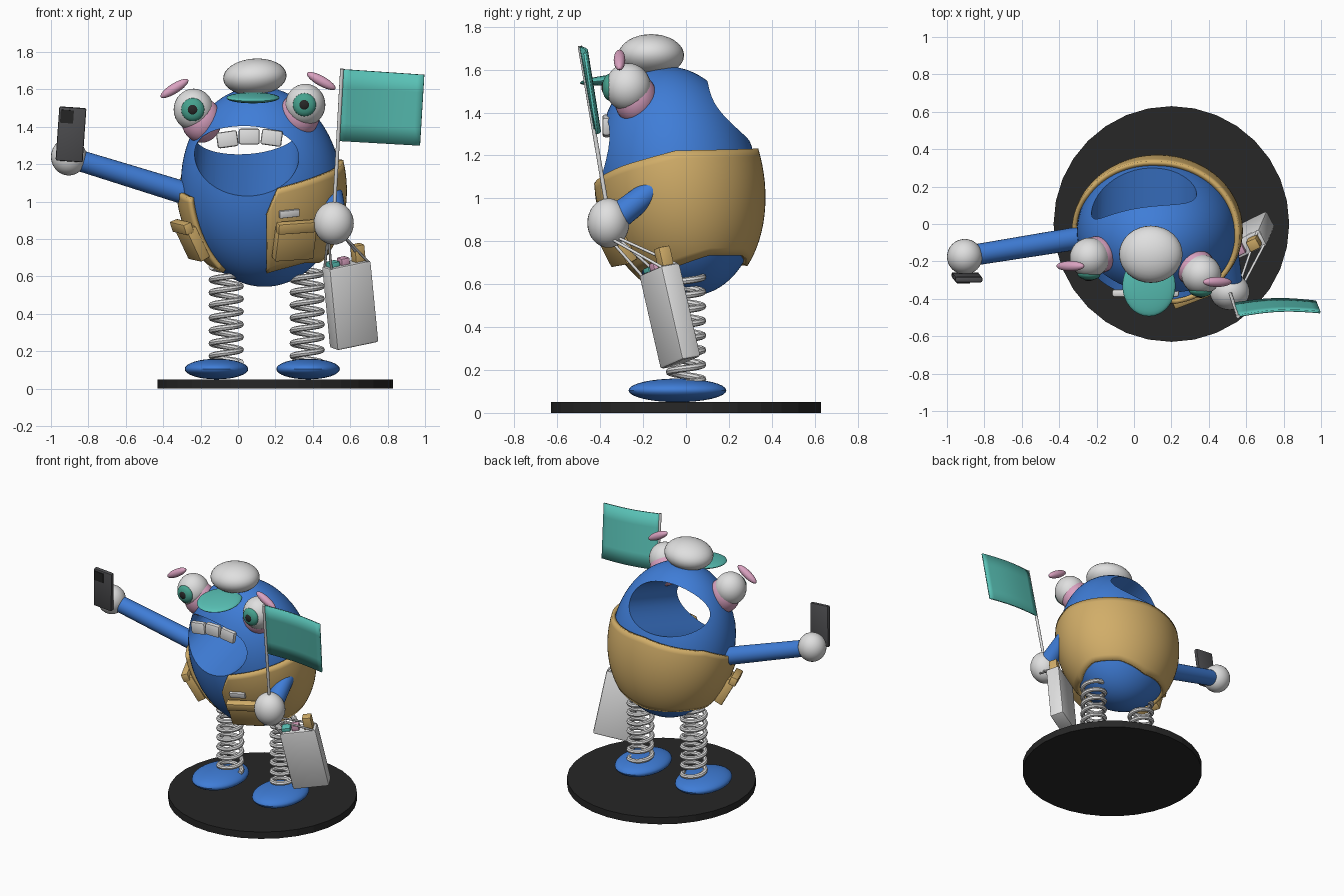
import bpy, bmesh, math
from math import sin, cos, pi, radians
from mathutils import Vector, Matrix

if "Cube" in bpy.data.objects:
    bpy.data.objects.remove(bpy.data.objects["Cube"])


def material(name, r, g, b):
    m = bpy.data.materials.new(name)
    m.diffuse_color = (r, g, b, 1)
    m.use_nodes = True
    m.node_tree.nodes["Principled BSDF"].inputs["Base Color"].default_value = m.diffuse_color
    return m


BLUE = material("blue", .05, .205, .68)
TAN = material("tan", .64, .42, .14)
TEAL = material("teal", .1, .54, .47)
GREEN = material("iris_green", .06, .36, .27)
WHITE = material("light_grey", .74, .74, .74)
PINK = material("pink", .7, .36, .53)
GREY = material("dark_grey", .075, .075, .08)
BLACK = material("near_black", .02, .02, .02)


def make(name, bm, mat, smooth=40):
    bmesh.ops.recalc_face_normals(bm, faces=bm.faces)
    me = bpy.data.meshes.new(name)
    bm.to_mesh(me)
    bm.free()
    ob = bpy.data.objects.new(name, me)
    bpy.context.collection.objects.link(ob)
    me.materials.append(mat)
    bpy.ops.object.select_all(action='DESELECT')
    ob.select_set(True)
    bpy.context.view_layer.objects.active = ob
    if smooth:
        bpy.ops.object.shade_smooth_by_angle(angle=radians(smooth))
    return ob


def axes(x, y, z, at):
    m = Matrix((x, y, z)).transposed().to_4x4()
    m.translation = at
    return m


def ball(name, at, r, mat, rot=(0, 0, 0), seg=32):
    bm = bmesh.new()
    bmesh.ops.create_uvsphere(bm, u_segments=seg, v_segments=seg // 2, radius=1)
    bm.transform(Matrix.Translation(at) @ Matrix.Rotation(radians(rot[2]), 4, 'Z')
                 @ Matrix.Rotation(radians(rot[1]), 4, 'Y') @ Matrix.Rotation(radians(rot[0]), 4, 'X')
                 @ Matrix.Diagonal((*r, 1)))
    return make(name, bm, mat)


def box(name, size, m, mat, bevel=.008):
    bm = bmesh.new()
    bmesh.ops.create_cube(bm, size=1)
    bm.transform(Matrix.Diagonal((*size, 1)))
    if bevel:
        bmesh.ops.bevel(bm, geom=bm.edges[:], offset=bevel, segments=2, affect='EDGES', profile=.5)
    bm.transform(m)
    return make(name, bm, mat, 30)


def rod(name, a, b, r1, r2, mat, seg=24):
    a, b = Vector(a), Vector(b)
    bm = bmesh.new()
    bmesh.ops.create_cone(bm, cap_ends=True, segments=seg, radius1=r1, radius2=r2, depth=(b - a).length)
    bm.transform(Matrix.Translation((a + b) / 2) @ (b - a).to_track_quat('Z', 'Y').to_matrix().to_4x4())
    return make(name, bm, mat)


# Egg body, leaning slightly forward
RX, RY, RZ, ZC = .43, .375, .535, 1.08


def lean(z):
    return .125 - .03 * (z - ZC), -.035 - .1 * (z - ZC)


def egg(deg, z, off=0):
    k = math.sqrt(max(0, 1 - ((z - ZC) / RZ) ** 2))
    cx, cy = lean(z)
    a = radians(deg)
    return Vector((cx + (RX * k + off) * sin(a), cy - (RY * k + off) * cos(a), z))


bm = bmesh.new()
bmesh.ops.create_uvsphere(bm, u_segments=64, v_segments=40, radius=1)
for v in bm.verts:
    z = ZC + v.co.z * RZ
    cx, cy = lean(z)
    v.co = (cx + v.co.x * RX, cy + v.co.y * RY, z)
body = make("body", bm, BLUE)

# Mouth tunnel running up through the body to the back
bm = bmesh.new()
bmesh.ops.create_cone(bm, cap_ends=True, segments=64, radius1=1, radius2=1, depth=2)
d = Vector((.01, .57, .185)).normalized()
side = Vector((1, 0, .06)).normalized()
side = (side - d * side.dot(d)).normalized()
bm.transform(axes(side, d.cross(side), d, (.05, -.085, 1.312)) @ Matrix.Diagonal((.28, .172, 1, 1)))
cutter = make("mouth_cutter", bm, BLUE)
cutter.hide_render = True
mod = body.modifiers.new("mouth", 'BOOLEAN')
mod.object, mod.operation, mod.solver = cutter, 'DIFFERENCE', 'EXACT'
bpy.context.view_layer.objects.active = body
bpy.ops.object.modifier_apply(modifier="mouth")
bpy.data.objects.remove(cutter)
bpy.context.view_layer.objects.active = body
body.select_set(True)
bpy.ops.object.shade_smooth_by_angle(angle=radians(35))

# Upper teeth
for i, (x, z) in enumerate([(-.057, 1.333), (.06, 1.348), (.18, 1.342)]):
    rot = Matrix.Rotation(radians((-8, 0, 8)[i]), 4, 'Y')
    box("tooth", (.112, .04, .085), Matrix.Translation((x, -.37, z)) @ rot, WHITE, .012)


# Open vest following the egg
def curve(points, x):
    for (x0, y0), (x1, y1) in zip(points, points[1:]):
        if x <= x1:
            return y0 + (y1 - y0) * (x - x0) / (x1 - x0)
    return points[-1][1]


TOP = [(3, .93), (11, 1.07), (50, 1.15), (90, 1.22), (180, 1.23), (240, 1.16), (270, 1.07), (302, 1.02)]
LOW = [(3, .625), (45, .68), (75, .68), (110, .74), (145, .74), (180, .69), (240, .7), (270, .68), (302, .63)]
bm = bmesh.new()
NA, NZ = 72, 14
grid = []
for i in range(NA + 1):
    deg = 3 + 299 * i / NA
    lo, hi = curve(LOW, deg), curve(TOP, deg)
    grid.append([bm.verts.new(egg(deg, lo + (hi - lo) * j / NZ, .014)) for j in range(NZ + 1)])
for i in range(NA):
    for j in range(NZ):
        bm.faces.new((grid[i][j], grid[i + 1][j], grid[i + 1][j + 1], grid[i][j + 1]))
vest = make("vest", bm, TAN)
mod = vest.modifiers.new("cloth", 'SOLIDIFY')
mod.thickness, mod.offset = .026, 0


# Pockets and badge lying on the vest
def on_vest(deg, z, off, roll=0):
    t = (egg(deg + 1, z) - egg(deg - 1, z)).normalized()
    u = (egg(deg, z + .01) - egg(deg, z - .01)).normalized()
    n = t.cross(u).normalized()
    return axes(t, -n, n.cross(t), egg(deg, z) + n * off) @ Matrix.Rotation(radians(roll), 4, 'Y')


for name, deg, z, w, roll in (("right", 25, .80, .22, -4), ("left", 289, .80, .17, 6)):
    box(name + "_pocket", (w, .06, .19), on_vest(deg, z, .04, roll), TAN)
    box(name + "_pocket_flap", (w + .02, .05, .06), on_vest(deg, z + .085, .06, roll), TAN)
box("badge", (.11, .02, .04), on_vest(19, .945, .035, -6), WHITE, .004)

# Raised arm with hand and phone
rod("raised_arm", (-.2, -.06, 1.02), (-.88, -.17, 1.23), .062, .056, BLUE)
ball("raised_hand", (-.905, -.175, 1.24), (.095, .095, .1), WHITE)
phone = Matrix.Translation((-.893, -.285, 1.36)) @ Matrix.Rotation(radians(4), 4, 'Y') @ Matrix.Rotation(radians(5), 4, 'X')
box("phone", (.145, .03, .29), phone, GREY)
box("phone_camera", (.07, .008, .07), phone @ Matrix.Translation((-.028, -.017, .095)), BLACK, 0)

# Lowered arm with hand
rod("lowered_arm", (.5, -.08, 1.1), (.52, -.35, .89), .05, .065, BLUE)
ball("lowered_hand", (.512, -.362, .885), (.107, .098, .115), WHITE)

# Flag on a pole
rod("flag_pole", (.508, -.35, .85), (.556, -.495, 1.71), .01, .01, WHITE, 12)
bm = bmesh.new()
rows = []
for i in range(13):
    u = i / 12
    bow = .018 * sin(pi * u)
    a = Vector((.556 + .44 * u, -.492 + .02 * u + bow, 1.708 - .03 * u))
    b = Vector((.538 + .435 * u, -.425 + .01 * u + bow, 1.325 - .025 * u))
    rows.append([bm.verts.new(a.lerp(b, j / 4)) for j in range(5)])
for r, s in zip(rows, rows[1:]):
    for j in range(4):
        bm.faces.new((r[j], s[j], s[j + 1], r[j + 1]))
flag = make("flag", bm, TEAL)
mod = flag.modifiers.new("cloth", 'SOLIDIFY')
mod.thickness, mod.offset = .012, 0

# Shopping bag with straps and groceries
up = Vector((-.045, -.105, .46)).normalized()
right = Vector((cos(radians(27)), sin(radians(27)), 0))
right = (right - up * right.dot(up)).normalized()
bag = axes(right, up.cross(right), up, (.6, -.075, .452))
box("bag", (.25, .1, .45), bag, WHITE, .012)
for name, x, z, size, mat in (("teal_carton", -.08, .23, (.06, .06, .04), TEAL),
                              ("pink_carton", -.015, .235, (.05, .06, .05), PINK),
                              ("bread", .075, .26, (.06, .06, .11), TAN)):
    box(name, size, bag @ Matrix.Translation((x, 0, z)), mat, .006)
for x, hx in ((-.11, -.03), (.11, .05)):
    for y in (-.04, .04):
        rod("bag_strap", (.512 + hx, -.345 + y * .5, .82), bag @ Vector((x, y, .22)), .007, .007, WHITE, 10)

# Eyes, lids and brows
for name, eye, lid, brow, tilt, look in (
        ("left", (-.237, -.18, 1.492), (-.195, -.165, 1.435), (-.34, -.225, 1.605), -32, -3),
        ("right", (.36, -.27, 1.518), (.33, -.235, 1.465), (.445, -.31, 1.645), 29, -3)):
    e = Vector(eye)
    d = Vector((sin(radians(look)), -cos(radians(look)), 0))
    ball(name + "_eye", e, (.107, .107, .112), WHITE)
    ball(name + "_iris", e + d * .088, (.062, .032, .062), GREEN, (0, 0, look), 24)
    ball(name + "_pupil", e + d * .107, (.031, .018, .031), BLACK, (0, 0, look), 20)
    ball(name + "_eyelid", lid, (.108, .1, .12), PINK)
    ball(name + "_eyebrow", brow, (.087, .027, .027), PINK, (0, tilt, 0), 24)

# Cap with visor
ball("cap", (.09, -.162, 1.667), (.17, .153, .098), WHITE, (0, -4, 0))
ball("visor", (.08, -.33, 1.555), (.142, .165, .024), TEAL, (6, 0, 0))


# Spring legs and feet
def spring(name, x, y, z0, z1, turns=7.5, r=.078, wire=.0165, side=8, step=20):
    bm = bmesh.new()
    rings = []
    n = int(turns * step)
    for i in range(n + 1):
        a = 2 * pi * i / step
        out = Vector((cos(a), sin(a), 0))
        c = Vector((x, y, z0 + (z1 - z0) * i / n)) + out * r
        rings.append([bm.verts.new(c + out * wire * cos(2 * pi * k / side)
                                   + Vector((0, 0, wire * sin(2 * pi * k / side)))) for k in range(side)])
    for p, q in zip(rings, rings[1:]):
        for k in range(side):
            bm.faces.new((p[k], p[k - 1], q[k - 1], q[k]))
    bm.faces.new(rings[0])
    bm.faces.new(rings[-1])
    make(name, bm, WHITE)


spring("left_spring_leg", -.063, 0, .14, .65)
spring("right_spring_leg", .37, 0, .14, .65)
ball("left_foot", (-.115, -.04, .105), (.17, .228, .055), BLUE)
ball("right_foot", (.375, -.04, .105), (.17, .228, .055), BLUE)

# Round base
bm = bmesh.new()
bmesh.ops.create_cone(bm, cap_ends=True, segments=32, radius1=.63, radius2=.63, depth=.05)
bm.transform(Matrix.Translation((.2, 0, .025)))
make("base", bm, BLACK, 0)
